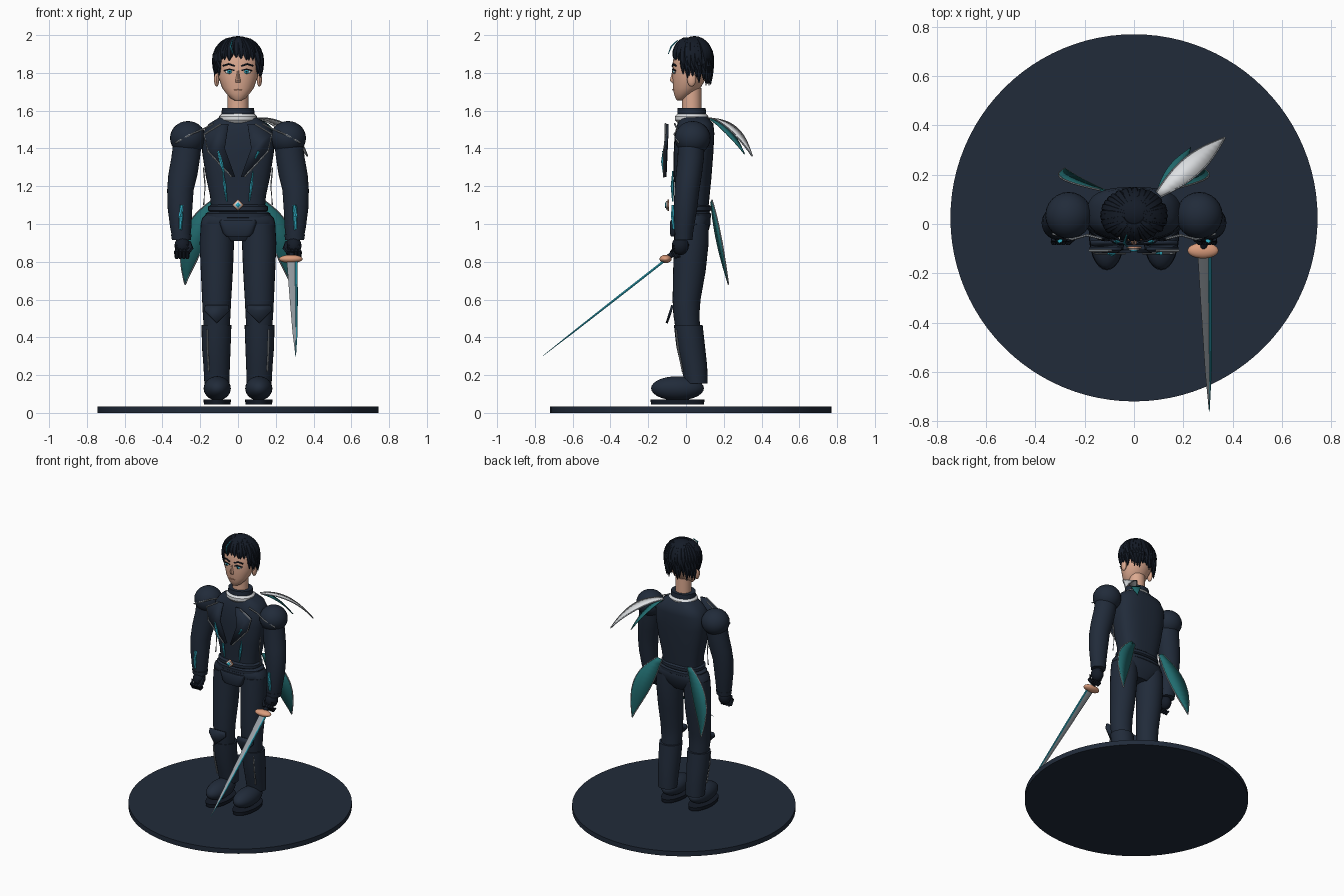
import bpy, bmesh, math, random
from mathutils import Vector

cube = bpy.data.objects.get("Cube")
if cube:
    bpy.data.objects.remove(cube, do_unlink=True)
random.seed(4)
made = []


def material(name, r, g, b):
    m = bpy.data.materials.new(name)
    m.use_nodes = True
    m.diffuse_color = (r, g, b, 1)
    m.node_tree.nodes["Principled BSDF"].inputs["Base Color"].default_value = (r, g, b, 1)
    return m


navy = material("navy cloth", .015, .024, .042)
ink = material("dark hair", .007, .011, .02)
skin_tone = material("skin", .72, .4, .28)
white = material("white trim", .72, .74, .76)
steel = material("steel grey", .3, .33, .36)
cyan = material("bright cyan", .03, .42, .55)
teal = material("teal cloth", .015, .15, .16)
copper = material("copper", .7, .33, .2)


def finish(name, bm, mat):
    bmesh.ops.recalc_face_normals(bm, faces=bm.faces)
    me = bpy.data.meshes.new(name)
    bm.to_mesh(me)
    bm.free()
    ob = bpy.data.objects.new(name, me)
    bpy.context.collection.objects.link(ob)
    me.materials.append(mat)
    made.append(ob)
    return ob


def bridge(name, rings, mat):
    """Closed skin over a row of equal rings."""
    bm = bmesh.new()
    rows = [[bm.verts.new(p) for p in ring] for ring in rings]
    n = len(rows[0])
    for a, b in zip(rows, rows[1:]):
        for i in range(n):
            bm.faces.new((a[i], a[(i + 1) % n], b[(i + 1) % n], b[i]))
    bm.faces.new(rows[0])
    bm.faces.new(rows[-1])
    return finish(name, bm, mat)


def loft(name, sections, mat, power=2, n=28):
    """Stacked ovals, each given as (z, x, y, x radius, y radius)."""
    rings = []
    for z, x, y, rx, ry in sections:
        ring = []
        for i in range(n):
            c, s = math.cos(math.tau * i / n), math.sin(math.tau * i / n)
            ring.append((x + rx * math.copysign(abs(c) ** (2 / power), c),
                         y + ry * math.copysign(abs(s) ** (2 / power), s), z))
        rings.append(ring)
    return bridge(name, rings, mat)


def tube(name, pts, radii, mat, n=6):
    pts = [Vector(p) for p in pts]
    if not isinstance(radii, (list, tuple)):
        radii = [radii] * len(pts)
    rings = []
    for i, (p, r) in enumerate(zip(pts, radii)):
        q = (pts[min(i + 1, len(pts) - 1)] - pts[max(i - 1, 0)]).to_track_quat('Z', 'Y')
        rings.append([p + q @ Vector((r * math.cos(math.tau * k / n), r * math.sin(math.tau * k / n), 0))
                      for k in range(n)])
    return bridge(name, rings, mat)


def ball(name, loc, radii, mat, u=24, v=14):
    bm = bmesh.new()
    bmesh.ops.create_uvsphere(bm, u_segments=u, v_segments=v, radius=1)
    for vert in bm.verts:
        vert.co = Vector([l + r * c for l, r, c in zip(loc, radii, vert.co)])
    return finish(name, bm, mat)


def solidify(ob, t):
    mod = ob.modifiers.new("thickness", 'SOLIDIFY')
    mod.thickness, mod.offset = t, 0


def plate(name, pts, mat, t=.008):
    bm = bmesh.new()
    bm.faces.new([bm.verts.new(p) for p in pts])
    solidify(finish(name, bm, mat), t)


def leaf(name, a, b, c, side, w, mat, trim=None, steps=14):
    """Pointed cloth strip bent along a to c, with an optional trimmed rim."""
    a, b, c, side = Vector(a), Vector(b), Vector(c), Vector(side).normalized()
    left, right = [], []
    for i in range(steps + 1):
        t = i / steps
        p = a * (1 - t) ** 2 + b * 2 * t * (1 - t) + c * t * t
        h = w * max(math.sin(math.pi * (.1 + .9 * t)), .02)
        left.append(p - side * h)
        right.append(p + side * h)
    bm = bmesh.new()
    l, r = [bm.verts.new(p) for p in left], [bm.verts.new(p) for p in right]
    for i in range(steps):
        bm.faces.new((l[i], l[i + 1], r[i + 1], r[i]))
    solidify(finish(name, bm, mat), .006)
    if trim:
        tube(name + "_trim", left + right[::-1], .004, trim)


# Display base
loft("base_disc", [(0, 0, .025, .745, .745), (.035, 0, .025, .745, .745)], navy, n=96)

# Torso, hips and belt
loft("torso", [(1.05, 0, .03, .14, .085), (1.15, 0, .035, .148, .09), (1.25, 0, .035, .17, .1),
               (1.38, 0, .04, .19, .105), (1.48, 0, .045, .19, .105), (1.53, 0, .05, .155, .095),
               (1.57, 0, .04, .09, .07)], navy, 2.7, 40)
loft("hips", [(.91, 0, .03, .08, .06), (.95, 0, .03, .15, .085), (1.0, 0, .03, .198, .1),
              (1.03, 0, .03, .19, .1), (1.06, 0, .03, .16, .09)], navy, 2.4, 36)
loft("front_guard", [(.935, 0, -.04, .065, .04), (.95, 0, -.04, .08, .045), (1.01, 0, -.04, .1, .045),
                     (1.02, 0, -.04, .095, .04)], navy, 4)
for z, w in ((1.045, .172), (1.082, .158)):
    loft("belt", [(z - .02, 0, .03, w - .015, .09), (z - .01, 0, .03, w, .102),
                  (z + .01, 0, .03, w, .102), (z + .02, 0, .03, w - .015, .09)], navy, 2.4, 36)
for r, y, mat in ((.03, -.095, copper), (.023, -.102, white), (.014, -.108, cyan)):
    plate("buckle", [(r, y, 1.1), (0, y, 1.1 + r), (-r, y, 1.1), (0, y, 1.1 - r)], mat)

# Collar and neck
loft("white_collar", [(1.535, 0, .03, .085, .075), (1.55, 0, .03, .1, .088), (1.57, 0, .03, .1, .088),
                      (1.585, 0, .03, .085, .075)], white)
loft("stand_collar", [(1.57, 0, .03, .088, .077), (1.615, 0, .03, .085, .074)], navy)
loft("neck", [(1.56, 0, .03, .055, .052), (1.72, 0, .03, .055, .052)], skin_tone)

# Head and face
loft("head", [(1.655, 0, -.03, .02, .018), (1.665, 0, -.025, .038, .03), (1.69, 0, -.01, .062, .054),
              (1.72, 0, .004, .084, .073), (1.78, 0, .02, .105, .092), (1.86, 0, .03, .113, .1),
              (1.93, 0, .035, .1, .09), (1.97, 0, .04, .05, .05)], skin_tone)
loft("nose", [(1.748, 0, -.066, .013, .009), (1.76, 0, -.07, .014, .016), (1.79, 0, -.066, .008, .012),
              (1.82, 0, -.064, .006, .007)], skin_tone, n=10)
tube("mouth", [(-.02, -.064, 1.709), (0, -.07, 1.711), (.02, -.064, 1.709)], .003, copper)
for s in (-1, 1):
    ball("ear", (s * .113, .03, 1.765), (.014, .024, .038), skin_tone, 12, 8)
    ball("eye_white", (s * .045, -.06, 1.806), (.024, .008, .011), white, 14, 8)
    ball("iris", (s * .045, -.063, 1.806), (.014, .008, .011), cyan, 12, 8)
    ball("pupil", (s * .045, -.069, 1.806), (.005, .004, .005), ink, 8, 6)
    tube("lash", [(s * .018, -.069, 1.813), (s * .045, -.069, 1.82), (s * .074, -.056, 1.812)], .004, ink)
    tube("brow", [(s * .018, -.072, 1.836), (s * .05, -.068, 1.847), (s * .08, -.054, 1.838)], .005, ink)

# Hair cap with hanging locks
ball("hair_cap", (0, .045, 1.875), (.122, .1, .12), ink)
LOCKS = 34
for i in range(LOCKS):
    ang = math.tau * i / LOCKS + random.uniform(-.06, .06)
    c, s = math.cos(ang), math.sin(ang)
    end = (1.875 if s < -.55 else 1.79 if s < .2 else 1.75) + random.uniform(-.02, .02)
    pts = []
    for k in range(8):
        z = 1.979 + (end - 1.979) * (k / 7) ** 1.5
        r = math.sqrt(1 - min(1, max(z - 1.86, 0) / .125) ** 2) * .93
        twist = .05 * k / 7
        pts.append((.13 * r * math.cos(ang + twist), .034 + .105 * r * math.sin(ang + twist), z))
    tube("hair_lock", pts, [.012, .017, .02, .021, .02, .018, .013, .002], ink)
tube("hair_streak", [(-.03, -.045, 1.972), (-.04, -.078, 1.94), (-.025, -.094, 1.9)],
     [.003, .005, .002], cyan)

# Parts that come in pairs
for s in (-1, 1):
    def m(*pts):
        return [(s * x, y, z) for x, y, z in pts]

    # Arms
    ball("shoulder_guard", (s * .265, .035, 1.455), (.095, .095, .09), navy)
    loft("arm", [(z, s * x, y, rx, ry) for z, x, y, rx, ry in (
        (1.45, .265, .03, .075, .07), (1.35, .277, .025, .076, .07), (1.26, .292, .015, .077, .069),
        (1.18, .305, .005, .07, .066), (1.08, .307, -.003, .065, .062), (.98, .303, -.01, .056, .052),
        (.92, .3, -.012, .047, .044))], navy)
    loft("cuff", [(.915, s * .3, -.013, .05, .046), (.945, s * .3, -.012, .055, .05)], navy)
    ball("palm", (s * .295, -.03, .885), (.042, .045, .05), ink, 14, 10)
    for k in range(4):
        x = s * (.268 + .019 * k)
        tube("finger", [(x, -.06, .885), (x, -.075, .855), (x, -.055, .825), (x, -.03, .83)],
             [.012, .013, .012, .008], ink)
    tube("thumb", m((.26, -.03, .9), (.25, -.06, .87), (.265, -.08, .845)), [.014, .014, .007], ink)
    tube("forearm_stripe", m((.3, -.066, 1.1), (.302, -.068, 1.04), (.305, -.064, .97)),
         [.011, .012, .008], cyan)
    tube("shoulder_trim", m((.13, -.06, 1.53), (.19, -.045, 1.5), (.25, -.062, 1.475), (.33, -.04, 1.43)),
         .005, steel)

    # Coat front
    outline = m((.05, -.1, 1.53), (.09, -.1, 1.53), (.18, -.1, 1.475), (.16, -.11, 1.385),
                (.035, -.11, 1.25), (.015, -.11, 1.25), (.07, -.11, 1.4))
    plate("lapel", outline, navy, .014)
    tube("lapel_trim", [(x, y - .008, z) for x, y, z in outline[1:5]], .005, steel)
    tube("waist_stripe", m((.08, -.07, 1.28), (.07, -.072, 1.2), (.06, -.07, 1.12)),
         [.003, .009, .004], cyan)
    tube("side_piping", m((.183, 0, 1.3), (.174, 0, 1.2), (.182, 0, 1.1)), .004, steel)
    leaf("coat_tail", (s * .12, .135, 1.12), (s * .27, .17, .93), (s * .28, .225, .68),
         (s * .9, .15, .3), .062, teal, steel)

    # Legs and boots
    loft("leg", [(z, s * x, y, rx, ry) for z, x, y, rx, ry in (
        (1.0, .11, .03, .087, .09), (.9, .112, .028, .091, .092), (.75, .112, .018, .085, .086),
        (.6, .113, .003, .077, .074), (.52, .113, .002, .073, .069), (.44, .112, .01, .068, .065))], navy)
    loft("boot_shaft", [(z, s * x, y, rx, ry) for z, x, y, rx, ry in (
        (.465, .114, .012, .079, .076), (.35, .115, .025, .076, .076), (.25, .113, .042, .07, .07),
        (.155, .112, .055, .066, .06))], navy)
    ball("shoe", (s * .11, -.045, .13), (.072, .14, .064), navy)
    loft("sole", [(.045, s * .11, -.045, .07, .14), (.07, s * .11, -.045, .073, .143)], ink)
    plate("knee_guard", m((.05, -.072, .57), (.175, -.072, .57), (.178, -.08, .54), (.113, -.102, .475),
                          (.046, -.08, .54)), navy, .012)
    tube("boot_piping", m((.163, -.053, .44), (.162, -.042, .34), (.155, -.018, .22)), .005, steel)

tube("chest_stripe", [(-.105, -.12, 1.385), (-.09, -.122, 1.33), (-.075, -.118, 1.27)],
     [.004, .01, .005], cyan)
tube("chest_pin", [(.11, -.118, 1.385), (.09, -.12, 1.345)], [.008, .004], cyan)

# Scarf ends blowing back
leaf("scarf_white", (.1, .12, 1.56), (.25, .25, 1.56), (.368, .35, 1.36), (.7, -.7, .1), .042, white, steel)
leaf("scarf_teal", (.1, .13, 1.555), (.17, .22, 1.52), (.23, .31, 1.37), (.7, -.6, 0), .03, teal)

# Sword held in the left hand
heel, tip = Vector((.283, -.115, .805)), Vector((.305, -.76, .3))
thick = Vector((0, -.62, .79))
rings, edge = [], []
for t, w in ((0, .025), (.35, .019), (.75, .011), (1, .001)):
    p, across = heel.lerp(tip, t), Vector((w, 0, 0))
    rings.append([p - across, p + thick * w * .22, p + across, p - thick * w * .22])
    edge.append(p + across)
bridge("sword_blade", rings, steel)
tube("blade_edge", edge, [.007, .007, .005, .001], cyan)
ball("sword_guard", (.28, -.108, .815), (.063, .032, .022), copper)
tube("sword_grip", [(.282, -.1, .82), (.29, .01, .9)], .015, ink, 10)

# Smooth rounded parts, keeping hard rims crisp
bpy.ops.object.select_all(action='DESELECT')
for ob in made:
    ob.select_set(True)
bpy.context.view_layer.objects.active = made[0]
bpy.ops.object.shade_smooth_by_angle(angle=math.radians(40))
